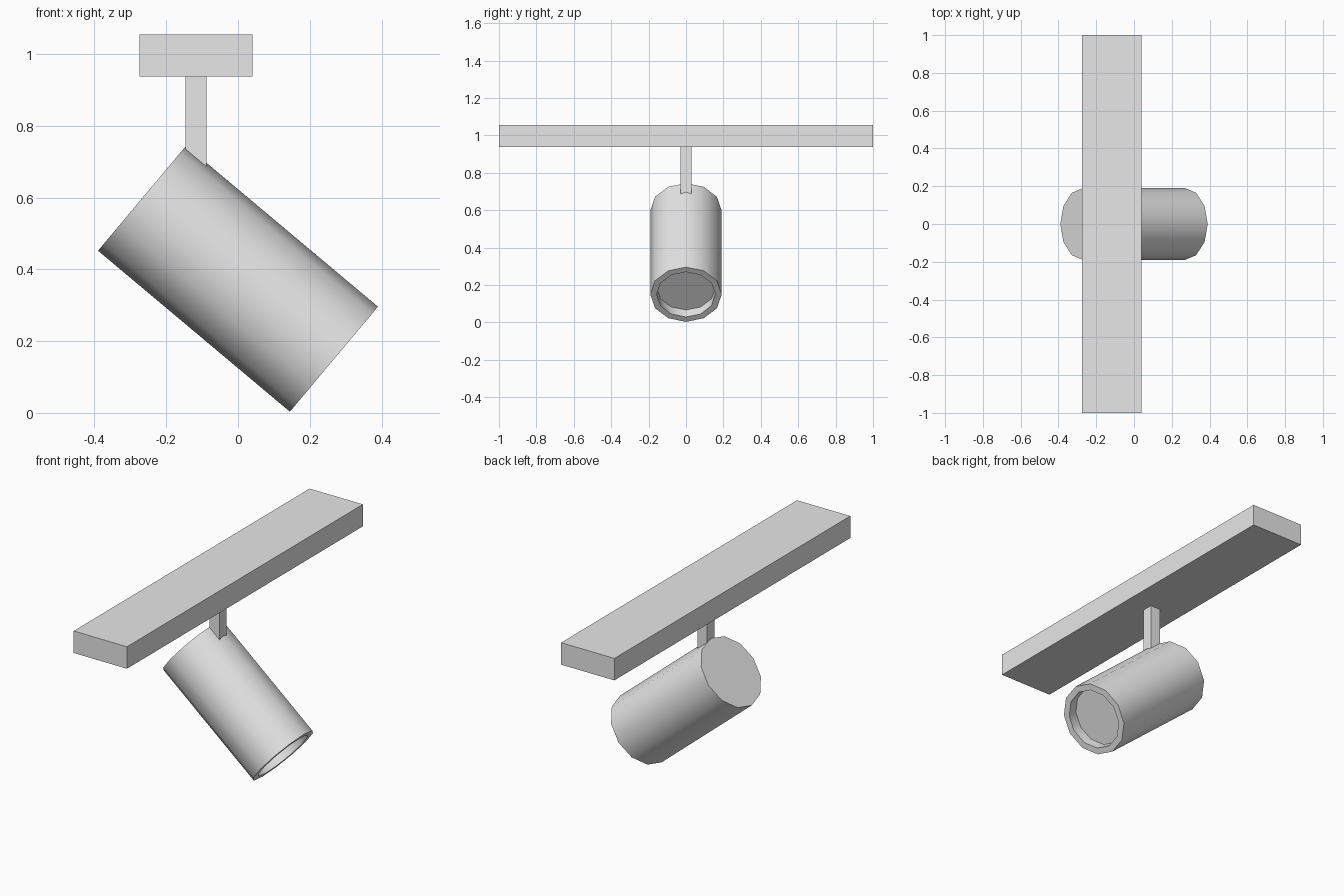
import bpy, bmesh, math
from mathutils import Matrix

if "Cube" in bpy.data.objects:
    bpy.data.objects.remove(bpy.data.objects["Cube"])

grey = bpy.data.materials.new("light grey")
grey.diffuse_color = (0.8, 0.8, 0.8, 1)
grey.use_nodes = True
grey.node_tree.nodes["Principled BSDF"].inputs["Base Color"].default_value = grey.diffuse_color


def add_object(name, bm):
    bmesh.ops.recalc_face_normals(bm, faces=bm.faces)
    mesh = bpy.data.meshes.new(name)
    bm.to_mesh(mesh)
    bm.free()
    mesh.materials.append(grey)
    obj = bpy.data.objects.new(name, mesh)
    bpy.context.collection.objects.link(obj)
    return obj


def add_box(name, x, y, z):
    """Box from (min, max) pairs."""
    bm = bmesh.new()
    bmesh.ops.create_cube(bm, size=1)
    for v in bm.verts:
        v.co = [r[0] if c < 0 else r[1] for c, r in zip(v.co, (x, y, z))]
    return add_object(name, bm)


# Ceiling track and the stem that runs into the lamp body
add_box("ceiling_track", (-0.275, 0.041), (-1, 1), (0.937, 1.055))
add_box("stem", (-0.147, -0.088), (-0.03, 0.03), (0.68, 0.94))

# Twelve-sided lamp body, lathed from a profile of (radius, axial position)
SIDES, RADIUS, HALF, INNER, DEPTH = 12, 0.191, 0.349, 0.157, 0.058
profile = [(RADIUS, -HALF), (RADIUS, HALF), (INNER, HALF), (INNER, HALF - DEPTH)]
bm = bmesh.new()
rings = []
for r, h in profile:
    rings.append([bm.verts.new((r * math.cos(math.tau * i / SIDES),
                                r * math.sin(math.tau * i / SIDES), h))
                  for i in range(SIDES)])
for a, b in zip(rings, rings[1:]):
    for i in range(SIDES):
        j = (i + 1) % SIDES
        bm.faces.new((a[i], a[j], b[j], b[i]))
bm.faces.new(rings[0][::-1])   # closed back
bm.faces.new(rings[-1])        # recessed lens

# Tilt so the open end points down and to the right
bm.transform(Matrix.Translation((0, 0, 0.374)) @ Matrix.Rotation(math.radians(130), 4, 'Y'))
lamp = add_object("lamp_body", bm)

# Smooth sides, crisp rims
bpy.context.view_layer.objects.active = lamp
lamp.select_set(True)
bpy.ops.object.shade_smooth_by_angle(angle=math.radians(40))
